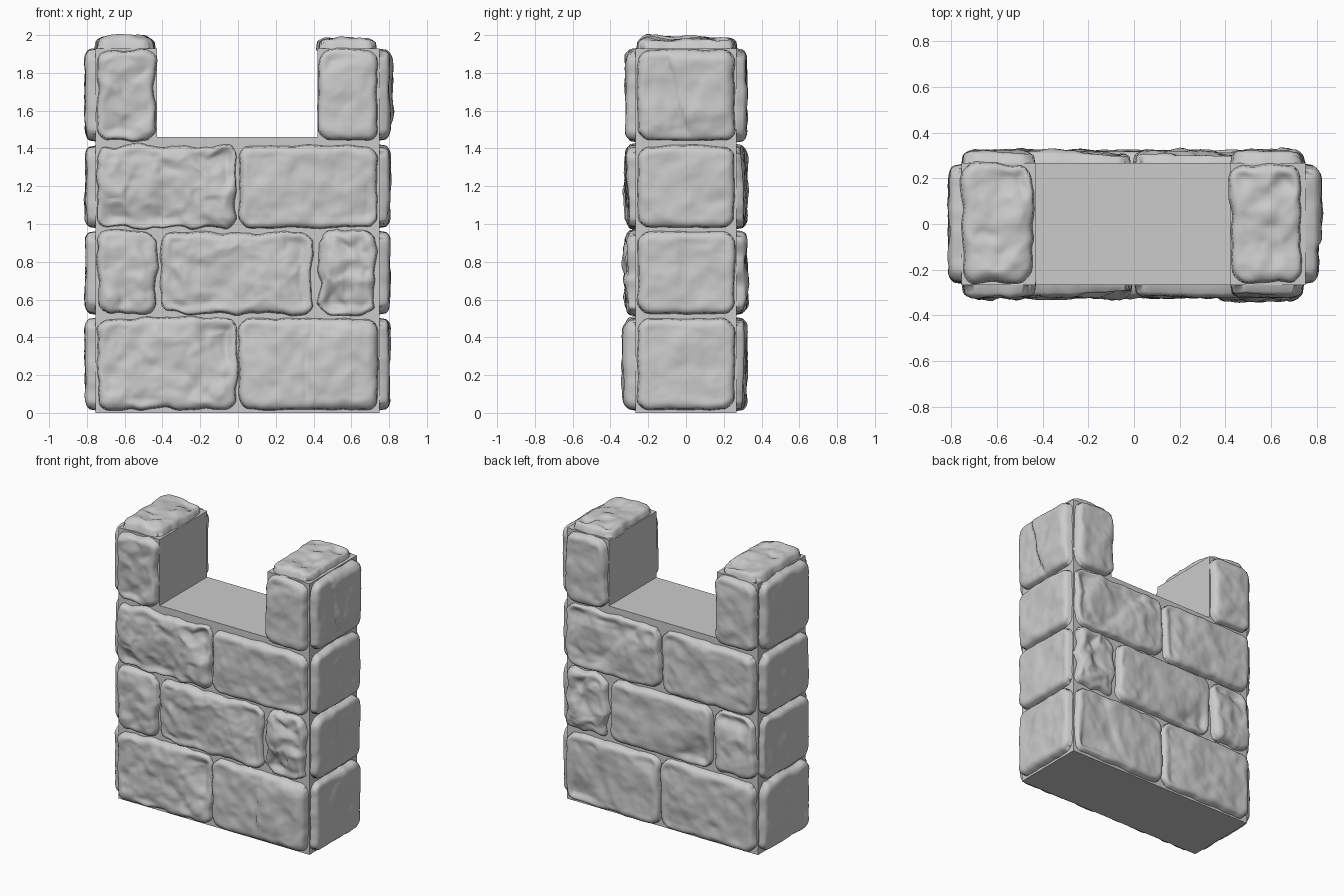
import bpy, bmesh, math, random
from mathutils import Vector, noise

random.seed(7)
cube = bpy.data.objects.get("Cube")
if cube:
    bpy.data.objects.remove(cube)

# One stone colour for the whole wall
stone_grey = bpy.data.materials.new("stone_grey")
stone_grey.use_nodes = True
GREY = (0.6, 0.6, 0.6, 1)
stone_grey.diffuse_color = GREY
stone_grey.node_tree.nodes["Principled BSDF"].inputs["Base Color"].default_value = GREY


def finish(bm, name, smooth):
    bmesh.ops.recalc_face_normals(bm, faces=bm.faces) if not smooth else None
    for f in bm.faces:
        f.smooth = smooth
    me = bpy.data.meshes.new(name)
    bm.to_mesh(me)
    bm.free()
    me.materials.append(stone_grey)
    ob = bpy.data.objects.new(name, me)
    bpy.context.collection.objects.link(ob)
    return ob


# Mortar core: a notched outline pushed through the wall thickness
X0, X1, Y, SILL, TOP = -0.755, 0.75, 0.267, 1.46, 1.93
IN0, IN1 = -0.43, 0.42
outline = [(X0, 0), (X1, 0), (X1, TOP), (IN1, TOP), (IN1, SILL),
           (IN0, SILL), (IN0, TOP), (X0, TOP)]
bm = bmesh.new()
face = bm.faces.new([bm.verts.new((x, -Y, z)) for x, z in outline])
ext = bmesh.ops.extrude_face_region(bm, geom=[face])
bmesh.ops.translate(bm, vec=(0, 2 * Y, 0),
                    verts=[v for v in ext["geom"] if isinstance(v, bmesh.types.BMVert)])
finish(bm, "mortar_core", False)


def wobble(p, freq):
    return noise.noise(p * freq) + 0.5 * noise.noise(p * freq * 2.1)


def stone(name, to_world, u0, u1, v0, v1, height=0.06, rough=1.0, split=None, chips=2):
    """Rounded pillow stone on a wall face; to_world maps (u, v, height) to 3D.
    split = (place across the stone, slope, step depth) makes a cracked ledge."""
    hu, hv = (u1 - u0) / 2 - 0.004, (v1 - v0) / 2 - 0.004
    cu, cv = (u0 + u1) / 2, (v0 + v1) / 2
    seed = Vector((random.uniform(0, 50), random.uniform(0, 50), random.uniform(0, 50)))
    radius = 0.07
    facets = []
    for _ in range(chips):
        a = random.uniform(0, math.tau)
        reach = abs(math.cos(a)) * hu + abs(math.sin(a)) * hv
        facets.append((math.cos(a), math.sin(a), reach * random.uniform(0.35, 0.65),
                       random.uniform(0.1, 0.25) * rough))
    nu, nv = max(24, int(hu * 150)), max(24, int(hv * 150))
    ease = lambda s: 1.25 * s - 0.25 * s ** 3
    bm = bmesh.new()
    rows = []
    for j in range(nv + 1):
        row = []
        for i in range(nu + 1):
            p = Vector((ease(2 * i / nu - 1) * hu, ease(2 * j / nv - 1) * hv, 0))
            # pull the corners in to a rounded outline
            q = Vector((abs(p.x) - hu + radius, abs(p.y) - hv + radius, 0))
            out = Vector((max(q.x, 0), max(q.y, 0), 0))
            sd = out.length + min(max(q.x, q.y), 0) - radius
            if sd > 0:
                g = out.normalized() * sd
                p -= Vector((math.copysign(g.x, p.x), math.copysign(g.y, p.y), 0))
            t = min(1, max(0, -sd / 0.055))
            h = height * (1 - (1 - t) ** 2.4) ** (1 / 2.4)
            w = p + seed
            # worn lumps, broken facets and cracked ledges
            h += t * rough * (0.012 * wobble(w, 6) + 0.006 * wobble(w, 14) - 0.004)
            for cx, cy, d, slope in facets:
                over = p.x * cx + p.y * cy - d + 0.04 * noise.noise(w * 7)
                h -= t * min(0.028 * rough, max(0, over) * slope)
            if split:
                s = p.x - split[0] * hu - split[1] * p.y + 0.03 * noise.noise(w * 5)
                k = max(0, min(1, s / 0.03))
                h -= t * (split[2] * k * k * (3 - 2 * k) + 0.006 * math.exp(-(s / 0.012) ** 2))
            h = max(h, 0.002) if t > 0.01 else -0.012
            e = 0.011 * rough
            du, dv = e * wobble(w, 8), e * wobble(w + Vector((9, 4, 2)), 8)
            row.append(bm.verts.new(to_world(cu + p.x + du, cv + p.y + dv, h)))
        rows.append(row)
    for a, b in zip(rows, rows[1:]):
        for i in range(nu):
            bm.faces.new((a[i], a[i + 1], b[i + 1], b[i]))
    probe = (Vector(to_world(0, 0, 1)) - Vector(to_world(0, 0, 0)))
    bm.normal_update()
    if sum(f.normal.dot(probe) for f in bm.faces) < 0:
        bmesh.ops.reverse_faces(bm, faces=bm.faces)
    finish(bm, name, True)


# Wall faces as mappings from (across, up, outward)
front = lambda u, v, h: (u, -Y - h, v)
back = lambda u, v, h: (u, Y + h, v)
right_end = lambda u, v, h: (X0 - h, u, v)
left_end = lambda u, v, h: (X1 + h, u, v)
top = lambda u, v, h: (u, v, TOP + h)

# Courses of stones: bottom, top, and the stones' spans across the wall
courses = [
    (0.01, 0.505, [(-0.75, 0.0), (0.0, 0.745)]),
    (0.52, 0.965, [(-0.75, -0.43), (-0.41, 0.395), (0.415, 0.74)]),
    (0.975, 1.42, [(-0.75, -0.01), (0.0, 0.745)]),
    (1.435, 1.93, [(-0.755, -0.43), (0.42, 0.745)]),
]
rugged = {("front", 0, 0): 1.5, ("front", 1, 1): 1.6, ("front", 1, 2): 2.6,
          ("front", 1, 0): 1.6, ("front", 2, 0): 2.0, ("front", 3, 0): 1.6,
          ("back", 1, 2): 2.6, ("back", 1, 0): 1.4, ("back", 2, 1): 1.3}
cracked = {("front", 0, 1): (0.0, 0.1, -0.016), ("front", 2, 1): (0.2, 0.3, 0.01),
           ("back", 0, 1): (0.1, 0.4, 0.014), ("back", 2, 1): (-0.1, -0.9, 0.016)}
for side, face in (("front", front), ("back", back)):
    for r, (z0, z1, spans) in enumerate(courses):
        for c, (a, b) in enumerate(spans):
            key = (side, r, c)
            stone(f"{side}_stone_{r + 1}_{c + 1}", face, a, b, z0, z1,
                  height=0.056, rough=rugged.get(key, 0.9), split=cracked.get(key))

# End stones
end_cracks = {("left", 3): (-0.2, -0.3, -0.016), ("left", 1): (-0.1, 0.05, 0.008),
              ("right", 1): (0.2, 0.3, 0.014)}
for side, face in (("right", right_end), ("left", left_end)):
    for r, (z0, z1, _) in enumerate(courses):
        stone(f"{side}_end_stone_{r + 1}", face, -0.262, 0.262, z0, z1,
              height=0.056, rough=0.8, split=end_cracks.get((side, r)), chips=1)

# Cap stones on the two uprights
stone("right_cap_stone", top, -0.755, -0.435, -0.26, 0.268, rough=1.5)
stone("left_cap_stone", top, 0.42, 0.735, -0.26, 0.265, rough=1.5, split=(0.1, 0.1, 0.014))
